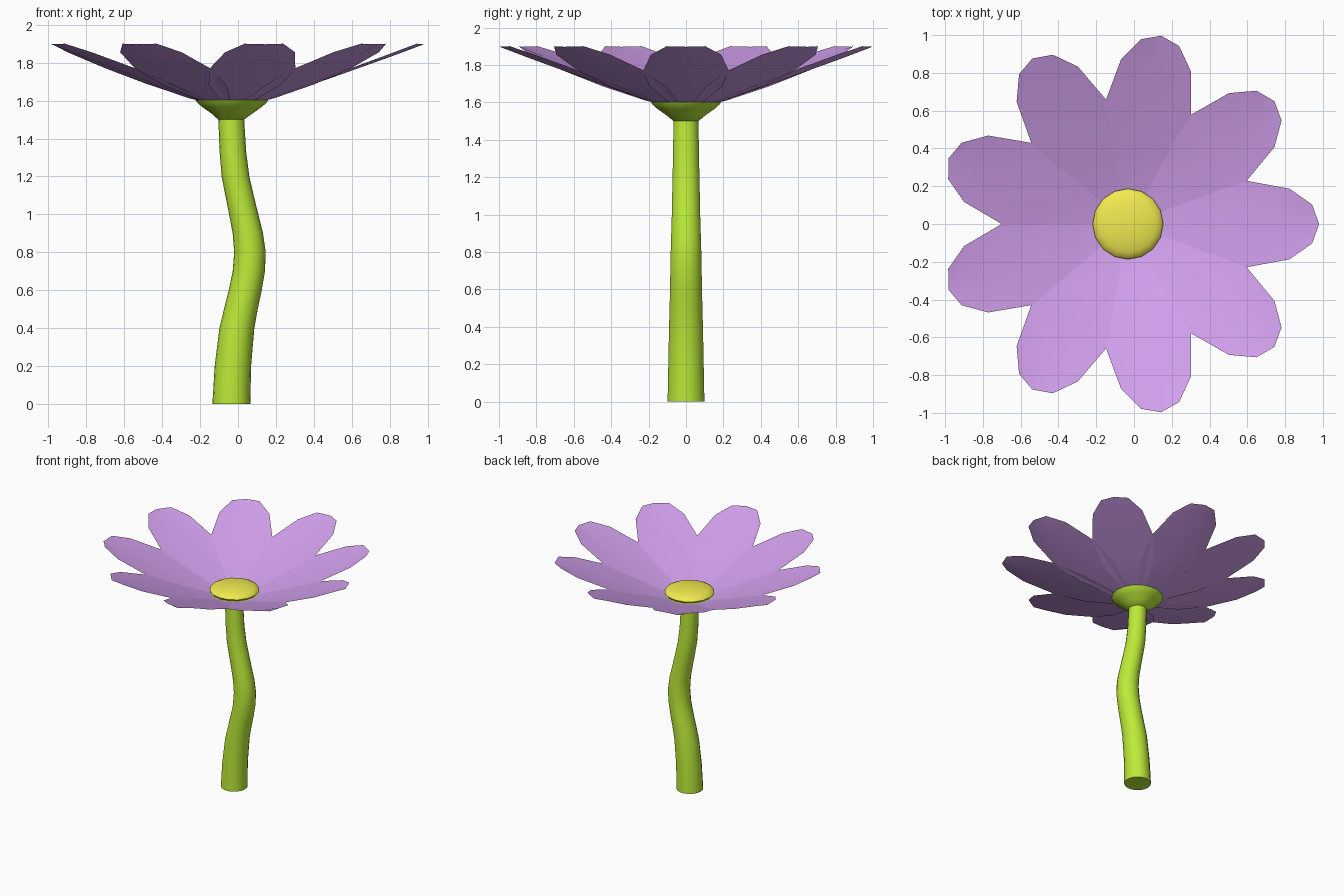
import bpy, bmesh
from math import cos, sin, pi, radians
from mathutils import Vector, Matrix

if "Cube" in bpy.data.objects:
    bpy.data.objects.remove(bpy.data.objects["Cube"])

CX = -0.032  # flower axis


def material(name, rgb):
    m = bpy.data.materials.new(name)
    m.diffuse_color = (*rgb, 1)
    m.use_nodes = True
    m.node_tree.nodes["Principled BSDF"].inputs["Base Color"].default_value = m.diffuse_color
    return m


GREEN = material("leaf_green", (0.50, 0.83, 0.04))
PURPLE = material("petal_purple", (0.64, 0.35, 0.84))
YELLOW = material("centre_yellow", (0.88, 0.83, 0.08))


def finish(name, bm, mat, angle=40):
    bmesh.ops.recalc_face_normals(bm, faces=bm.faces)
    me = bpy.data.meshes.new(name)
    bm.to_mesh(me)
    bm.free()
    me.materials.append(mat)
    ob = bpy.data.objects.new(name, me)
    bpy.context.collection.objects.link(ob)
    bpy.ops.object.select_all(action='DESELECT')
    ob.select_set(True)
    bpy.context.view_layer.objects.active = ob
    bpy.ops.object.shade_smooth_by_angle(angle=radians(angle))
    return ob


def loft(name, rings, mat, n=18):
    # rings: (centre x, z, radius)
    bm = bmesh.new()
    loops = [[bm.verts.new((x + r * cos(2 * pi * i / n), r * sin(2 * pi * i / n), z))
              for i in range(n)] for x, z, r in rings]
    for a, b in zip(loops, loops[1:]):
        for i in range(n):
            bm.faces.new((a[i], a[(i + 1) % n], b[(i + 1) % n], b[i]))
    bm.faces.new(loops[0])
    bm.faces.new(loops[-1])
    return finish(name, bm, mat)


# Wavy tapering stem
loft("stem", [(-0.035, 0, 0.1), (-0.027, 0.2, 0.096), (-0.006, 0.4, 0.092),
              (0.015, 0.5, 0.089), (0.038, 0.6, 0.087), (0.057, 0.7, 0.085),
              (0.063, 0.8, 0.083), (0.052, 0.9, 0.080), (0.030, 1.0, 0.077),
              (0.008, 1.1, 0.075), (-0.013, 1.2, 0.073), (-0.027, 1.33, 0.070),
              (-0.036, 1.51, 0.068)], GREEN)

# Flared cup under the petals
loft("flower_cup", [(-0.036, 1.5, 0.068), (CX, 1.53, 0.105), (CX, 1.565, 0.155),
                    (CX, 1.588, 0.182), (CX, 1.603, 0.192)], GREEN)

# Nine petals: stations of (distance, half width, centre z, edge z)
STATIONS = [(0.08, 0.06, 1.575, 1.58), (0.2, 0.105, 1.608, 1.612),
            (0.4, 0.195, 1.676, 1.685), (0.62, 0.23, 1.754, 1.768),
            (0.855, 0.187, 1.838, 1.855), (0.975, 0.103, 1.883, 1.9)]
bm = bmesh.new()
for k in range(9):
    rot = Matrix.Translation((CX, 0, 0)) @ Matrix.Rotation(radians(40 * k), 4, 'Z')
    rows = [[bm.verts.new(rot @ Vector(p)) for p in ((r, -w, ze), (r, 0, zc), (r, w, ze))]
            for r, w, zc, ze in STATIONS]
    for a, b in zip(rows, rows[1:]):
        for i in (0, 1):
            bm.faces.new((a[i], b[i], b[i + 1], a[i + 1]))
    tip = bm.verts.new(rot @ Vector((1.012, 0, 1.897)))
    last = rows[-1]
    bm.faces.new((last[0], tip, last[1]))
    bm.faces.new((last[1], tip, last[2]))
finish("petals", bm, PURPLE)

# Flattened domed centre
bm = bmesh.new()
bmesh.ops.create_uvsphere(bm, u_segments=16, v_segments=10, radius=1,
                          matrix=Matrix.Translation((CX, 0, 1.622)) @ Matrix.Diagonal((0.187, 0.187, 0.045, 1)))
finish("flower_centre", bm, YELLOW, 60)
